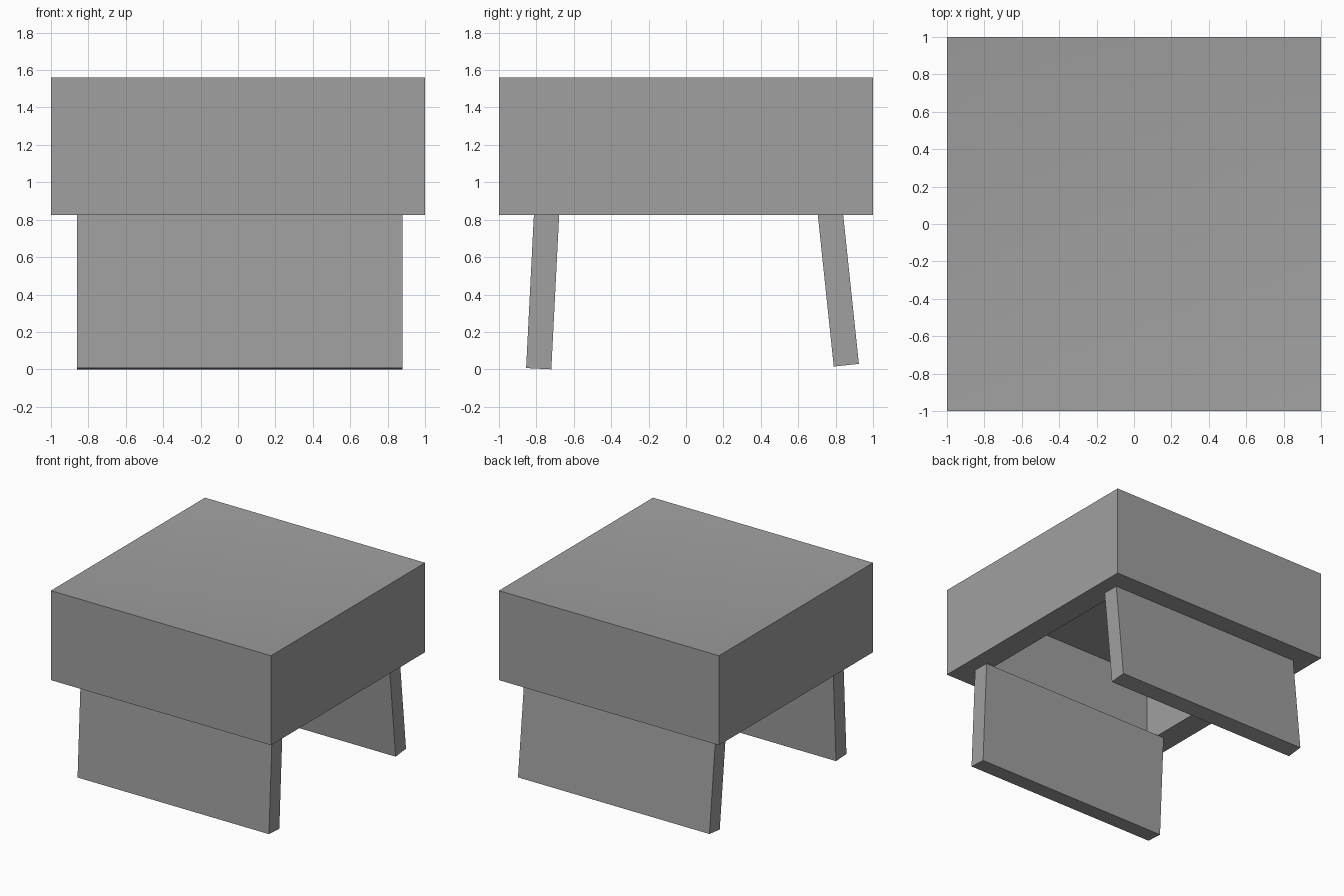
import bpy, bmesh, math
from mathutils import Matrix, Vector

cube = bpy.data.objects.get("Cube")
if cube:
    bpy.data.objects.remove(cube, do_unlink=True)

grey = bpy.data.materials.new("plain grey")
grey.use_nodes = True
colour = (0.35, 0.35, 0.35, 1)
grey.diffuse_color = colour
grey.node_tree.nodes["Principled BSDF"].inputs["Base Color"].default_value = colour


def box(bm, size, centre):
    m = Matrix.Translation(centre) @ Matrix.Diagonal((*size, 1))
    bmesh.ops.create_cube(bm, size=1, matrix=m)


def finish(name, bm):
    bmesh.ops.recalc_face_normals(bm, faces=bm.faces)
    mesh = bpy.data.meshes.new(name)
    bm.to_mesh(mesh)
    bm.free()
    mesh.materials.append(grey)
    obj = bpy.data.objects.new(name, mesh)
    bpy.context.collection.objects.link(obj)
    return obj


# Seat: block with a shallow dished top and a deep hollow underneath
BOTTOM, TOP, RIM = 0.825, 1.56, 0.195
bm = bmesh.new()
box(bm, (2, 2, TOP - BOTTOM), (0, 0, (TOP + BOTTOM) / 2))
for side, depth in ((1, -0.025), (-1, 0.56)):
    bm.normal_update()
    face = next(f for f in bm.faces if f.normal.z * side > 0.9)
    bmesh.ops.inset_region(bm, faces=[face], thickness=RIM, use_even_offset=True)
    if side < 0:
        # Straight hollow walls rise from the inset edge
        result = bmesh.ops.extrude_discrete_faces(bm, faces=[face])
        face = result["faces"][0]
    bmesh.ops.translate(bm, verts=face.verts, vec=(0, 0, depth))
seat = finish("seat", bm)
bpy.context.view_layer.objects.active = seat
seat.select_set(True)
bpy.ops.object.shade_smooth_by_angle(angle=math.radians(30))
seat.select_set(False)


# Legs: wide planks splayed outward by different angles
def leg(name, inner_foot, z, tilt, direction):
    bm = bmesh.new()
    box(bm, (1.74, 0.135, 0.825), (0.01, direction * 0.0675, 0.4125))
    turn = Matrix.Rotation(direction * math.radians(tilt), 4, 'X')
    bm.transform(Matrix.Translation(Vector((0, inner_foot, z))) @ turn)
    return finish(name, bm)


leg("front_leg", -0.72, 0.0, 2.9, -1)
leg("back_leg", 0.79, 0.015, 6.0, 1)
